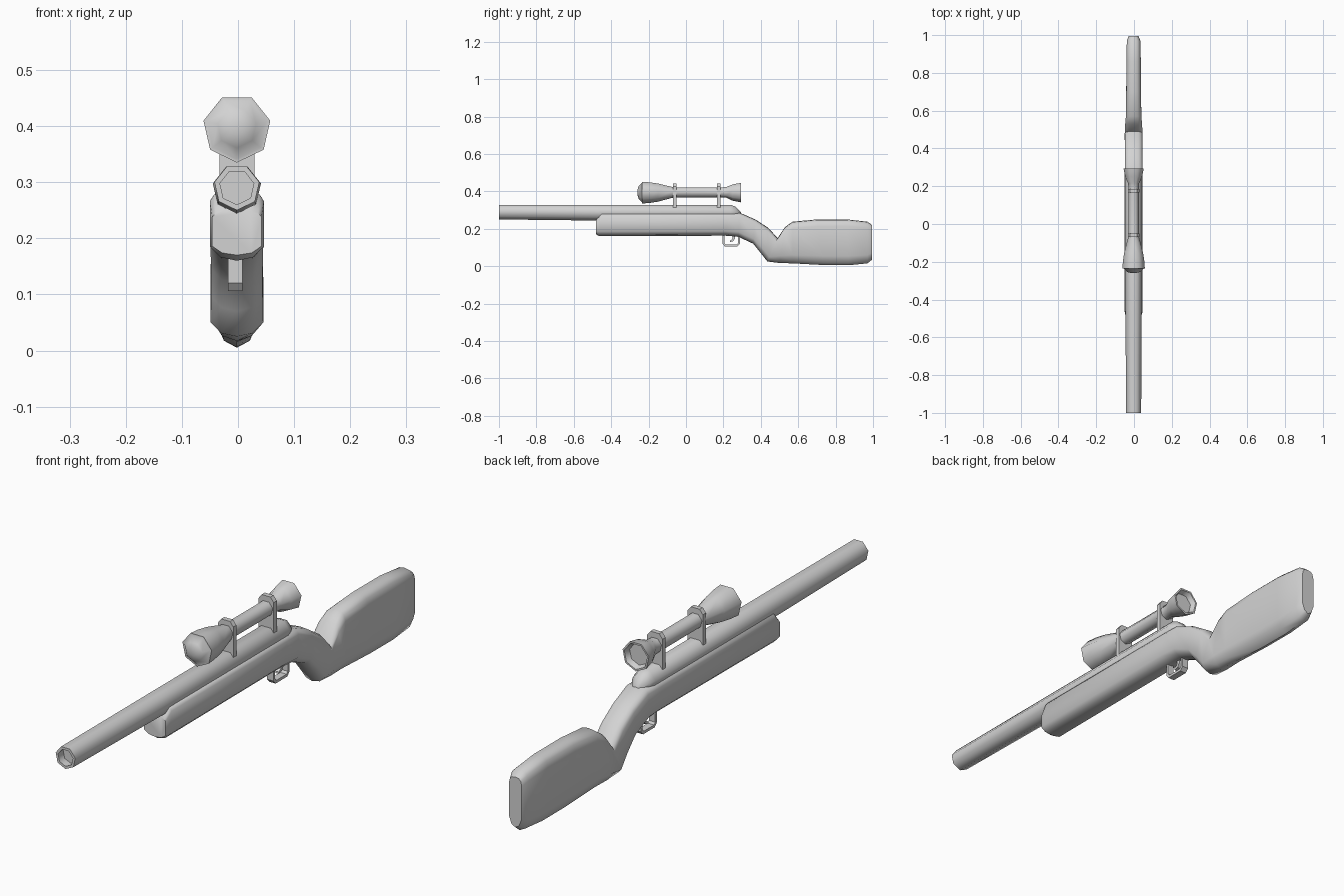
import bpy, bmesh, math

cube = bpy.data.objects.get("Cube")
if cube:
    bpy.data.objects.remove(cube, do_unlink=True)

grey = bpy.data.materials.new("plain grey")
grey.use_nodes = True
GREY = (0.65, 0.65, 0.65, 1)
grey.diffuse_color = GREY
grey.node_tree.nodes["Principled BSDF"].inputs["Base Color"].default_value = GREY

MID_X = -0.002


def loft(name, rings, angle):
    """Skin equal-length rings of points, cap both ends, shade smooth."""
    bm = bmesh.new()
    loops = [[bm.verts.new(p) for p in ring] for ring in rings]
    n = len(loops[0])
    for a, b in zip(loops, loops[1:]):
        for i in range(n):
            j = (i + 1) % n
            bm.faces.new((a[i], a[j], b[j], b[i]))
    bm.faces.new(loops[0])
    bm.faces.new(loops[-1])
    bmesh.ops.recalc_face_normals(bm, faces=bm.faces)
    mesh = bpy.data.meshes.new(name)
    bm.to_mesh(mesh)
    bm.free()
    obj = bpy.data.objects.new(name, mesh)
    bpy.context.collection.objects.link(obj)
    mesh.materials.append(grey)
    if angle:
        bpy.ops.object.select_all(action='DESELECT')
        obj.select_set(True)
        bpy.context.view_layer.objects.active = obj
        bpy.ops.object.shade_smooth_by_angle(angle=math.radians(angle))
    return obj


def tube(name, profile, angle=56):
    """Seven-sided tube along y from (y, radius, centre z) stations."""
    rings = []
    for y, r, z in profile:
        turns = [math.tau * k / 7 - math.pi / 2 for k in range(7)]
        rings.append([(MID_X + r * math.cos(t), y, z + r * math.sin(t)) for t in turns])
    return loft(name, rings, angle)


def side_plate(name, outline, x0, x1):
    """Extrude a (y, z) outline across x."""
    return loft(name, [[(x, y, z) for y, z in outline] for x in (x0, x1)], 0)


# Stock: top point, bottom point and half width of each section
sections = [
    (-0.48, 0.25, -0.48, 0.17, 0.044),
    (-0.45, 0.285, -0.465, 0.16, 0.048),
    (0.22, 0.285, 0.21, 0.163, 0.048),
    (0.29, 0.285, 0.28, 0.157, 0.047),
    (0.37, 0.25, 0.36, 0.12, 0.046),
    (0.44, 0.205, 0.40, 0.07, 0.046),
    (0.49, 0.15, 0.435, 0.025, 0.047),
    (0.53, 0.21, 0.50, 0.017, 0.045),
    (0.57, 0.238, 0.57, 0.015, 0.041),
    (0.70, 0.25, 0.74, 0.006, 0.039),
    (0.86, 0.25, 0.87, 0.005, 0.038),
    (0.97, 0.238, 0.97, 0.015, 0.036),
    (0.995, 0.22, 0.995, 0.035, 0.026),
]
half = [(0, 0), (0.55, 0.015), (0.85, 0.06), (1, 0.15), (1, 0.8), (0.6, 0.95), (0, 1)]
outline = half + [(-x, t) for x, t in half[-2:0:-1]]
loft("stock", [[(MID_X + x * w, yt + (yb - yt) * t, zt + (zb - zt) * t)
                for x, t in outline] for yt, zt, yb, zb, w in sections], 50)

# Barrel with a shallow bore, running back into the receiver
tube("barrel", [
    (-0.97, 0.031, 0.291), (-1.0, 0.031, 0.291), (-1.0, 0.041, 0.291),
    (-0.48, 0.044, 0.288), (0.24, 0.044, 0.288),
    (0.265, 0.036, 0.286), (0.295, 0.016, 0.274)])

# Scope with domed front lens and recessed eyepiece
AXIS = 0.396
tube("scope", [(y, r, AXIS) for y, r in [
    (-0.26, 0.012), (-0.254, 0.035), (-0.235, 0.055), (-0.235, 0.061),
    (-0.195, 0.058), (-0.15, 0.051), (-0.075, 0.031), (-0.05, 0.028),
    (0.19, 0.028), (0.215, 0.030), (0.25, 0.046), (0.28, 0.052),
    (0.295, 0.055), (0.295, 0.048), (0.275, 0.040)]])

# Two scope mounts
for name, y in (("front_mount", -0.06), ("rear_mount", 0.175)):
    right = [(0.031, 0.31), (0.031, 0.425), (0.018, 0.442)]
    shape = right + [(-x, z) for x, z in reversed(right)]
    loft(name, [[(MID_X + x, y + d, z) for x, z in shape] for d in (-0.009, 0.009)], 0)

# Trigger guard loop and hooked trigger
side_plate("trigger_guard", [
    (0.195, 0.175), (0.195, 0.12), (0.207, 0.106), (0.275, 0.106),
    (0.288, 0.12), (0.288, 0.175), (0.278, 0.175), (0.278, 0.124),
    (0.271, 0.116), (0.211, 0.116), (0.205, 0.124), (0.205, 0.175)], -0.018, 0.008)
side_plate("trigger", [
    (0.248, 0.175), (0.264, 0.175), (0.262, 0.148), (0.252, 0.133),
    (0.235, 0.129), (0.235, 0.136), (0.246, 0.143), (0.25, 0.155)], -0.012, 0.002)
